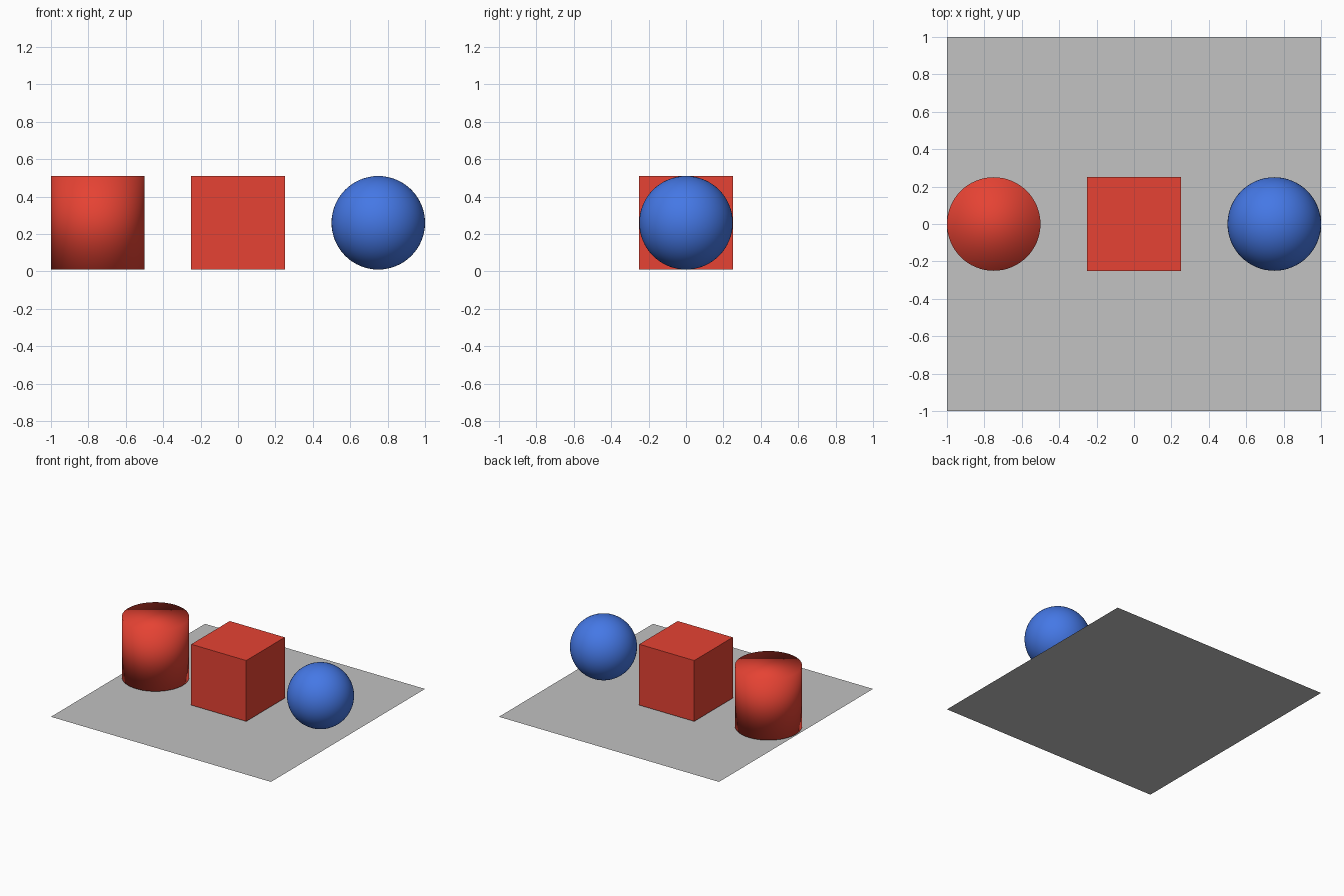
import bpy

if "Cube" in bpy.data.objects:
    bpy.data.objects.remove(bpy.data.objects["Cube"])


def srgb(v):
    return v / 12.92 if v <= 0.04045 else ((v + 0.055) / 1.055) ** 2.4


def material(name, r, g, b):
    mat = bpy.data.materials.new(name)
    mat.diffuse_color = (srgb(r), srgb(g), srgb(b), 1.0)
    mat.use_nodes = True
    mat.node_tree.nodes["Principled BSDF"].inputs["Base Color"].default_value = mat.diffuse_color
    return mat


def finish(name, mat, smooth=False):
    obj = bpy.context.object
    obj.name = name
    obj.data.materials.append(mat)
    if smooth:
        bpy.ops.object.shade_smooth()


red = material("red", 0.90, 0.26, 0.20)
blue = material("blue", 0.27, 0.47, 0.90)
grey = material("grey", 0.76, 0.76, 0.76)

SIZE = 0.5       # width of each solid
MID = 0.26       # centre height, just clear of the floor

# Thin floor sheet
bpy.ops.mesh.primitive_plane_add(size=2)
finish("floor", grey)

# Cylinder, smooth over its rims as well
bpy.ops.mesh.primitive_cylinder_add(vertices=64, radius=SIZE / 2, depth=SIZE,
                                    location=(-0.75, 0, MID))
finish("cylinder", red, smooth=True)

# Cube
bpy.ops.mesh.primitive_cube_add(size=SIZE, location=(0, 0, MID))
finish("cube", red)

# Ball
bpy.ops.mesh.primitive_uv_sphere_add(segments=64, ring_count=32, radius=SIZE / 2,
                                     location=(0.75, 0, MID))
finish("ball", blue, smooth=True)
